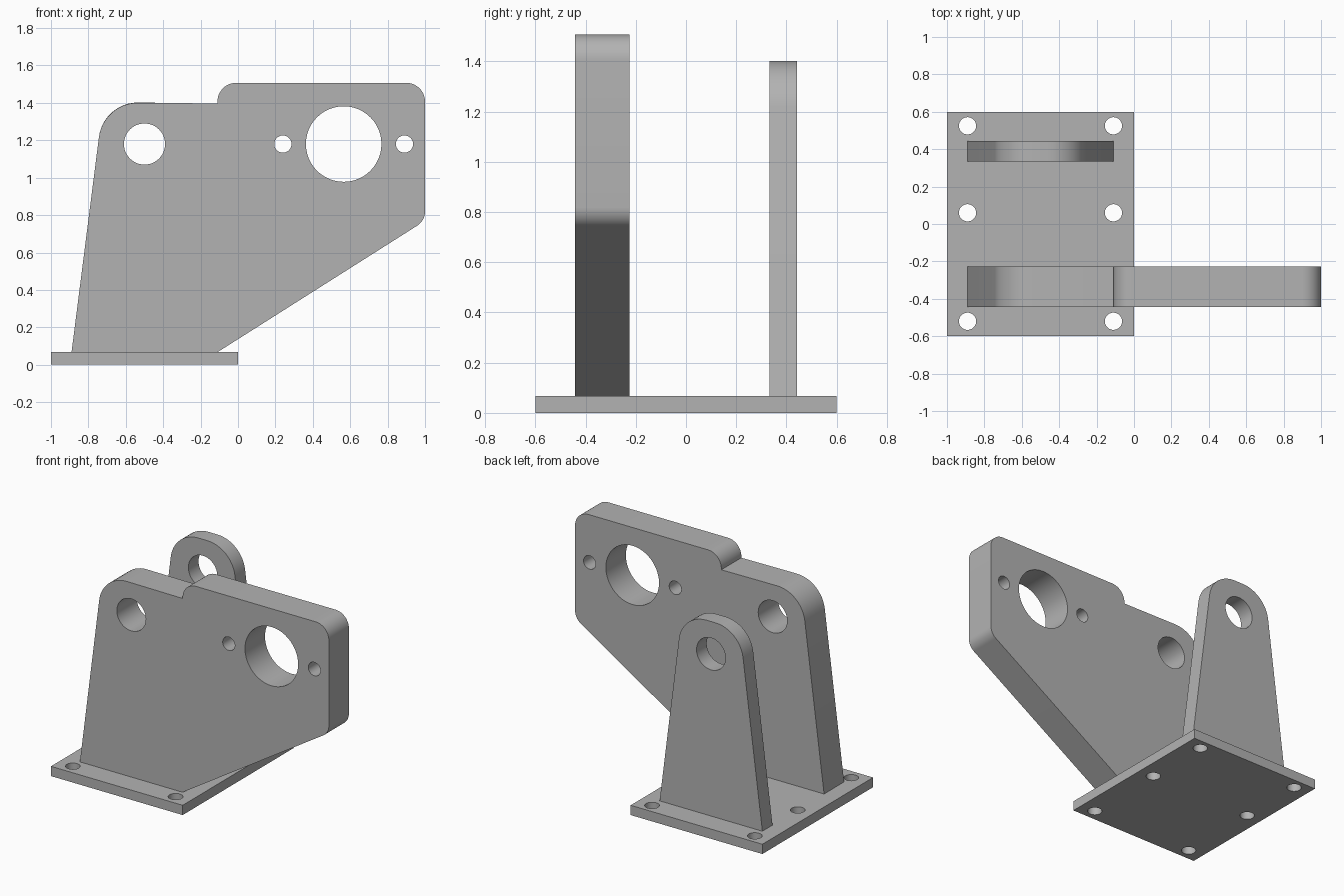
import bpy
import bmesh
from math import cos, sin, pi, tan, radians
from mathutils import Vector, Matrix

cube = bpy.data.objects.get("Cube")
if cube:
    bpy.data.objects.remove(cube, do_unlink=True)

grey = bpy.data.materials.new("machined grey")
grey.use_nodes = True
colour = (0.45, 0.45, 0.45, 1)
grey.diffuse_color = colour
grey.node_tree.nodes["Principled BSDF"].inputs["Base Color"].default_value = colour


def rounded(corners, steps=12):
    """Outline from (x, y, radius) corners, each filleted by its radius."""
    out = []
    for i, (x, y, r) in enumerate(corners):
        p = Vector((x, y))
        if not r:
            out.append(p)
            continue
        a = (Vector(corners[i - 1][:2]) - p).normalized()
        b = (Vector(corners[(i + 1) % len(corners)][:2]) - p).normalized()
        half = a.angle(b) / 2
        centre = p + (a + b).normalized() * (r / sin(half))
        start = p + a * (r / tan(half)) - centre
        end = p + b * (r / tan(half)) - centre
        sweep = start.angle_signed(end)
        for k in range(steps + 1):
            # angle_signed is clockwise-positive
            out.append(centre + Matrix.Rotation(-sweep * k / steps, 2) @ start)
    return out


def circle(x, y, r, n=48):
    return [Vector((x + r * cos(2 * pi * k / n), y + r * sin(2 * pi * k / n)))
            for k in range(n)]


def plate(name, corners, holes, place, thickness):
    """Flat plate with round holes; place maps outline (u, v) to 3D."""
    bm = bmesh.new()
    for loop in [rounded(corners)] + [circle(*h) for h in holes]:
        verts = [bm.verts.new(place(*p)) for p in loop]
        for i, v in enumerate(verts):
            bm.edges.new((verts[i - 1], v))
    bmesh.ops.triangle_fill(bm, edges=bm.edges[:], use_beauty=True)
    ext = bmesh.ops.extrude_face_region(bm, geom=bm.faces[:], use_keep_orig=True)
    moved = [g for g in ext["geom"] if isinstance(g, bmesh.types.BMVert)]
    bmesh.ops.translate(bm, verts=moved, vec=thickness)
    bmesh.ops.recalc_face_normals(bm, faces=bm.faces[:])
    mesh = bpy.data.meshes.new(name)
    bm.to_mesh(mesh)
    bm.free()
    mesh.materials.append(grey)
    obj = bpy.data.objects.new(name, mesh)
    bpy.context.collection.objects.link(obj)
    bpy.ops.object.select_all(action="DESELECT")
    obj.select_set(True)
    bpy.context.view_layer.objects.active = obj
    bpy.ops.object.shade_smooth_by_angle(angle=radians(30))
    return obj


BASE_TOP = 0.067
PIVOT = (-0.5, 1.18, 0.11)

# Base with six bolt holes
plate("base_plate",
      [(-1, -0.6, 0), (0, -0.6, 0), (0, 0.6, 0), (-1, 0.6, 0)],
      [(x, y, 0.046) for x in (-0.89, -0.11) for y in (-0.52, 0.06, 0.525)],
      lambda u, v: (u, v, 0), (0, 0, BASE_TOP))

# Thick front bracket with the overhanging arm
plate("front_bracket",
      [(-0.89, BASE_TOP, 0), (-0.11, BASE_TOP, 0), (1, 0.77, 0.09),
       (1, 1.507, 0.1), (-0.11, 1.507, 0.1), (-0.11, 1.397, 0),
       (-0.72, 1.402, 0.21)],
      [PIVOT, (0.24, 1.18, 0.046), (0.565, 1.18, 0.202), (0.89, 1.18, 0.046)],
      lambda u, v: (u, -0.443, v), (0, 0.217, 0))

# Thin rear lug sharing the pivot axis
plate("rear_lug",
      [(-0.89, BASE_TOP, 0), (-0.11, BASE_TOP, 0),
       (-0.28, 1.402, 0.21), (-0.72, 1.402, 0.21)],
      [PIVOT],
      lambda u, v: (u, 0.333, v), (0, 0.11, 0))
